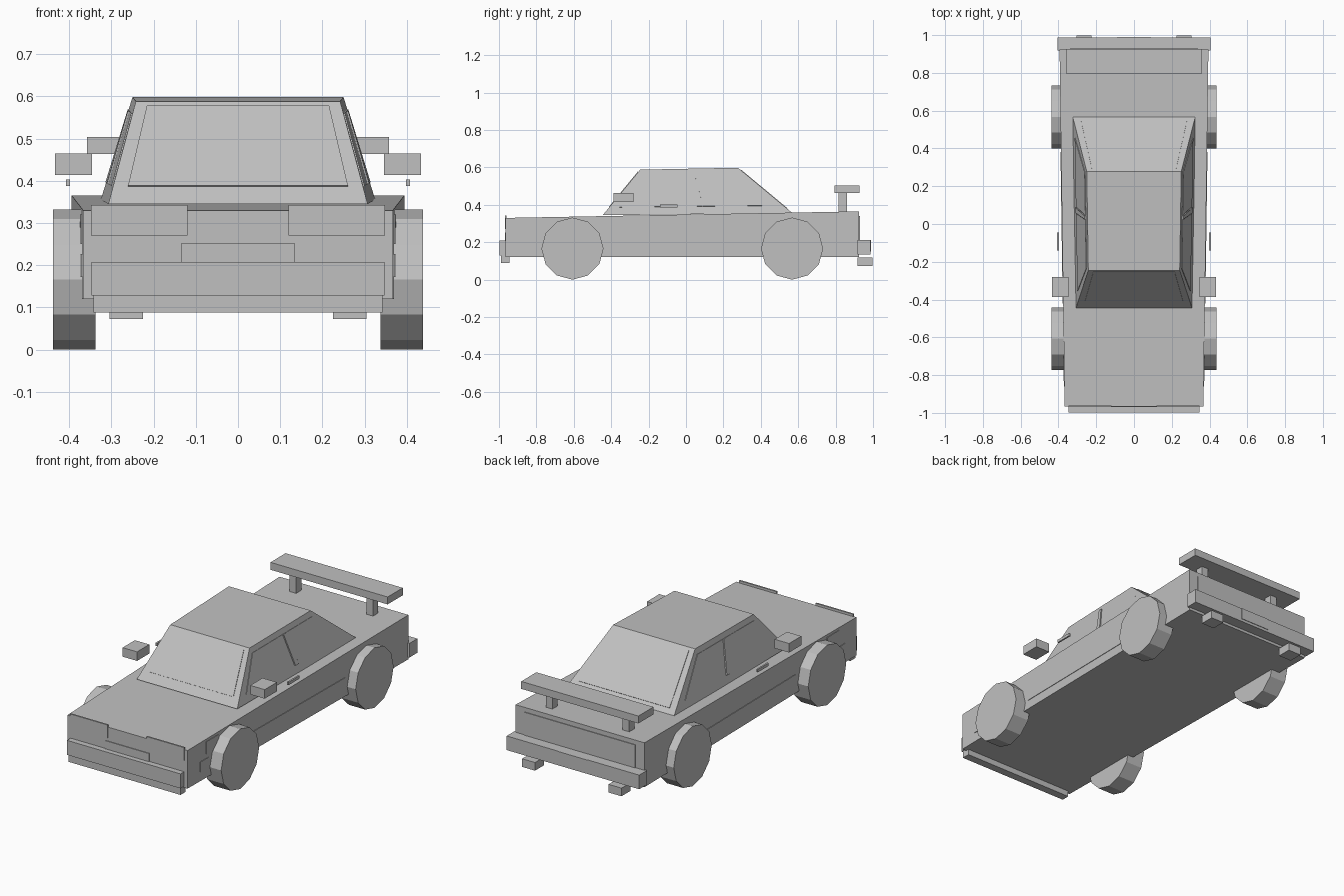
import bpy, bmesh, math
from mathutils import Vector

cube = bpy.data.objects.get("Cube")
if cube:
    bpy.data.objects.remove(cube, do_unlink=True)

GREY = (0.53, 0.53, 0.53, 1)
grey = bpy.data.materials.new("plain_grey")
grey.use_nodes = True
grey.diffuse_color = GREY
grey.node_tree.nodes["Principled BSDF"].inputs["Base Color"].default_value = GREY


def finish(name, bm):
    bmesh.ops.recalc_face_normals(bm, faces=bm.faces)
    mesh = bpy.data.meshes.new(name)
    bm.to_mesh(mesh)
    bm.free()
    mesh.materials.append(grey)
    obj = bpy.data.objects.new(name, mesh)
    bpy.context.collection.objects.link(obj)
    return obj


def loft(name, lower, upper):
    """Closed solid between two matching loops."""
    bm = bmesh.new()
    a = [bm.verts.new(p) for p in lower]
    b = [bm.verts.new(p) for p in upper]
    bm.faces.new(a)
    bm.faces.new(b)
    for i in range(len(a)):
        j = (i + 1) % len(a)
        bm.faces.new((a[i], a[j], b[j], b[i]))
    return finish(name, bm)


def box(name, x, y, z):
    ring = [(x[0], y[0]), (x[1], y[0]), (x[1], y[1]), (x[0], y[1])]
    return loft(name, [(p, q, z[0]) for p, q in ring], [(p, q, z[1]) for p, q in ring])


def panel(name, quad, u, v, thick=0.003):
    """Thin plate on part of a quad, given as fractions along its sides."""
    a, b, c, d = map(Vector, quad)

    def at(s, t):
        return a.lerp(b, s).lerp(d.lerp(c, s), t)
    pts = [at(u[0], v[0]), at(u[1], v[0]), at(u[1], v[1]), at(u[0], v[1])]
    n = (b - a).cross(d - a).normalized() * thick
    return loft(name, [p - n for p in pts], [p + n for p in pts])


def half_width(y):
    return 0.367 + 0.0143 * (y + 0.965)


def side_plate(name, s, y, z):
    quad = [(s * half_width(p), p, q) for p, q in
            ((y[0], z[0]), (y[1], z[0]), (y[1], z[1]), (y[0], z[1]))]
    return panel(name, quad, (0, 1), (0, 1))


# Tapered wedge body
F, B = -0.965, 0.925
ring = [(-half_width(F), F), (half_width(F), F), (half_width(B), B), (-half_width(B), B)]
loft("body", [(x, y, 0.12) for x, y in ring],
     [(x, y, 0.33 if y < 0 else 0.365) for x, y in ring])

# Cabin
base = [(-0.307, -0.445, 0.345), (0.307, -0.445, 0.345),
        (0.325, 0.57, 0.355), (-0.325, 0.57, 0.355)]
roof = [(-0.242, -0.245, 0.588), (0.242, -0.245, 0.588),
        (0.25, 0.278, 0.598), (-0.25, 0.278, 0.598)]
loft("cabin", base, roof)

# Window plates on each cabin side
sides = [(base[i], base[(i + 1) % 4], roof[(i + 1) % 4], roof[i]) for i in range(4)]
panel("windshield", sides[0], (0.06, 0.94), (0.17, 0.95))
panel("rear_window", sides[2], (0.06, 0.94), (0.1, 0.95))
for i, label in ((1, "left"), (3, "right")):
    flip = (lambda r: r) if i == 1 else (lambda r: (1 - r[1], 1 - r[0]))
    panel(label + "_front_window", sides[i], flip((0.06, 0.5)), (0.17, 0.88))
    panel(label + "_back_window", sides[i], flip((0.54, 0.93)), (0.17, 0.88))
    panel(label + "_window_divider", sides[i], flip((0.505, 0.535)), (0.17, 0.88), 0.007)

# Front end
box("front_bumper", (-0.347, 0.347), (-0.997, F), (0.128, 0.208))
box("front_lip", (-0.342, 0.342), (-0.99, -0.945), (0.088, 0.128))
box("grille", (-0.134, 0.134), (-0.969, -0.96), (0.207, 0.253))

# Rear end
box("rear_bumper", (-0.405, 0.405), (0.918, 0.987), (0.135, 0.213))
box("rear_panel", (-0.34, 0.34), (0.92, 0.929), (0.213, 0.34))
box("number_plate", (-0.09, 0.09), (0.985, 0.99), (0.15, 0.213))

# Spoiler wing
box("spoiler_wing", (-0.358, 0.358), (0.795, 0.927), (0.463, 0.504))

# Mirrored parts
for s, label in ((1, "left"), (-1, "right")):
    def pair(name, x, y, z):
        return box(label + "_" + name, sorted((s * x[0], s * x[1])), y, z)

    pair("headlight", (0.12, 0.348), (-0.969, -0.96), (0.27, 0.343))
    pair("mirror", (0.346, 0.434), (-0.387, -0.28), (0.414, 0.464))
    pair("door_handle", (0.398, 0.407), (-0.14, -0.045), (0.387, 0.403))
    pair("spoiler_support", (0.215, 0.255), (0.815, 0.86), (0.35, 0.465))
    pair("exhaust", (0.225, 0.304), (0.918, 0.997), (0.073, 0.118))
    side_plate(label + "_side_skirt", s, (-0.42, 0.38), (0.17, 0.225))
    side_plate(label + "_side_light", s, (-0.805, -0.70), (0.25, 0.32))
    side_plate(label + "_side_marker", s, (-0.86, -0.785), (0.172, 0.227))

    # Twelve-sided wheels
    for y, end in ((-0.607, "front"), (0.567, "back")):
        def rim(x):
            return [(s * x, y + 0.166 * math.cos(k * math.pi / 6),
                     0.166 + 0.166 * math.sin(k * math.pi / 6)) for k in range(12)]
        loft(label + "_" + end + "_wheel", rim(0.338), rim(0.438))
